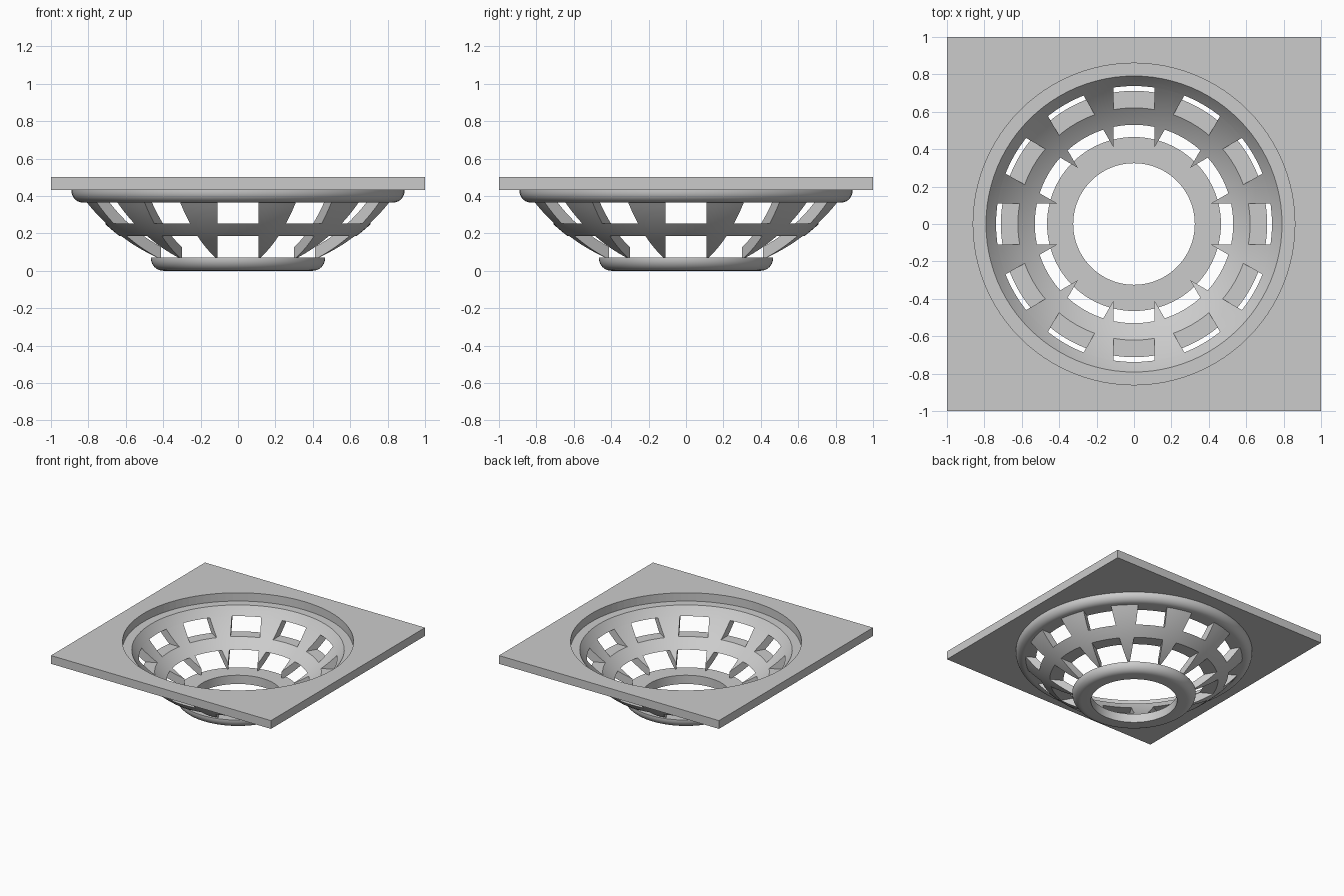
import bpy, bmesh
from math import sqrt, sin, cos, pi, radians

cube = bpy.data.objects.get("Cube")
if cube:
    bpy.data.objects.remove(cube, do_unlink=True)

grey = bpy.data.materials.new("grey")
grey.use_nodes = True
colour = (0.6, 0.6, 0.6, 1)
grey.diffuse_color = colour
grey.node_tree.nodes["Principled BSDF"].inputs["Base Color"].default_value = colour

SEGMENTS = 96
BASE_TOP, RIM_BOTTOM, RIM_TOP, TOP = 0.072, 0.365, 0.432, 0.5
CENTRE_Z, R_OUT, R_IN = 1.01, 1.04, 0.98


def make_object(name, bm):
    bmesh.ops.recalc_face_normals(bm, faces=bm.faces)
    mesh = bpy.data.meshes.new(name)
    bm.to_mesh(mesh)
    bm.free()
    mesh.materials.append(grey)
    obj = bpy.data.objects.new(name, mesh)
    bpy.context.collection.objects.link(obj)
    return obj


def lathe(name, profile):
    """Spin a closed (radius, z) outline around the z axis."""
    bm = bmesh.new()
    rings = [[bm.verts.new((r * cos(2 * pi * i / SEGMENTS), r * sin(2 * pi * i / SEGMENTS), z))
              for i in range(SEGMENTS)] for r, z in profile]
    for k, ring in enumerate(rings):
        above = rings[(k + 1) % len(rings)]
        for i in range(SEGMENTS):
            j = (i + 1) % SEGMENTS
            bm.faces.new((ring[i], ring[j], above[j], above[i]))
    return make_object(name, bm)


def box(name, size, z_low, z_high, angle=0):
    bm = bmesh.new()
    bmesh.ops.create_cube(bm, size=1)
    bmesh.ops.scale(bm, vec=(size[0], size[1], z_high - z_low), verts=bm.verts)
    bmesh.ops.translate(bm, vec=(0, 0, (z_low + z_high) / 2), verts=bm.verts)
    obj = make_object(name, bm)
    obj.rotation_euler.z = angle
    return obj


def cut(target, cutter):
    mod = target.modifiers.new("cut", "BOOLEAN")
    mod.operation, mod.solver, mod.object = "DIFFERENCE", "EXACT", cutter
    bpy.context.view_layer.update()
    bpy.context.view_layer.objects.active = target
    bpy.ops.object.modifier_apply(modifier=mod.name)
    bpy.data.objects.remove(cutter, do_unlink=True)


def smooth(obj):
    bpy.ops.object.select_all(action="DESELECT")
    obj.select_set(True)
    bpy.context.view_layer.objects.active = obj
    bpy.ops.object.shade_smooth_by_angle(angle=radians(30))


def sphere_arc(radius, z0, z1, steps):
    heights = [z0 + (z1 - z0) * i / steps for i in range(steps + 1)]
    return [(sqrt(radius ** 2 - (CENTRE_Z - z) ** 2), z) for z in heights]


def rounded_edge(r, z, radius, steps=8):
    """Quarter round from the underside out to the side wall."""
    return [(r - radius + radius * sin(a), z + radius - radius * cos(a))
            for a in (pi / 2 * i / steps for i in range(steps + 1))]


# Square top plate with a round opening
plate = box("top_plate", (2, 2), RIM_TOP, TOP)
hole = lathe("hole_cutter", [(0.2, 0.3), (0.86, 0.3), (0.86, 0.6), (0.2, 0.6)])
cut(plate, hole)
# Remove the loose plug left in the middle of the opening
bm = bmesh.new()
bm.from_mesh(plate.data)
bmesh.ops.delete(bm, geom=[v for v in bm.verts if v.co.xy.length < 0.5], context="VERTS")
bm.to_mesh(plate.data)
bm.free()

# Rounded rim below the plate, with an inner shelf
rim = lathe("upper_rim", rounded_edge(0.89, RIM_BOTTOM, 0.06) + [(0.89, RIM_TOP)]
            + sphere_arc(R_IN, RIM_TOP, RIM_BOTTOM, 4))

# Base ring
base = lathe("base_ring", [(0.325, 0)] + rounded_edge(0.465, 0, 0.065)
             + [(0.465, BASE_TOP), (0.325, BASE_TOP)])

# Bowl shell, pierced by two rows of twelve windows
bowl = lathe("slotted_bowl", sphere_arc(R_OUT, BASE_TOP, RIM_BOTTOM, 14)
             + sphere_arc(R_IN, RIM_BOTTOM, 0.09, 14) + [(0.33, BASE_TOP)])
for z_low, z_high in ((-0.1, 0.186), (0.252, 0.45)):
    for i in range(6):
        cut(bowl, box("window_cutter", (0.22, 2.4), z_low, z_high, i * pi / 6))

for part in (rim, base, bowl):
    smooth(part)
